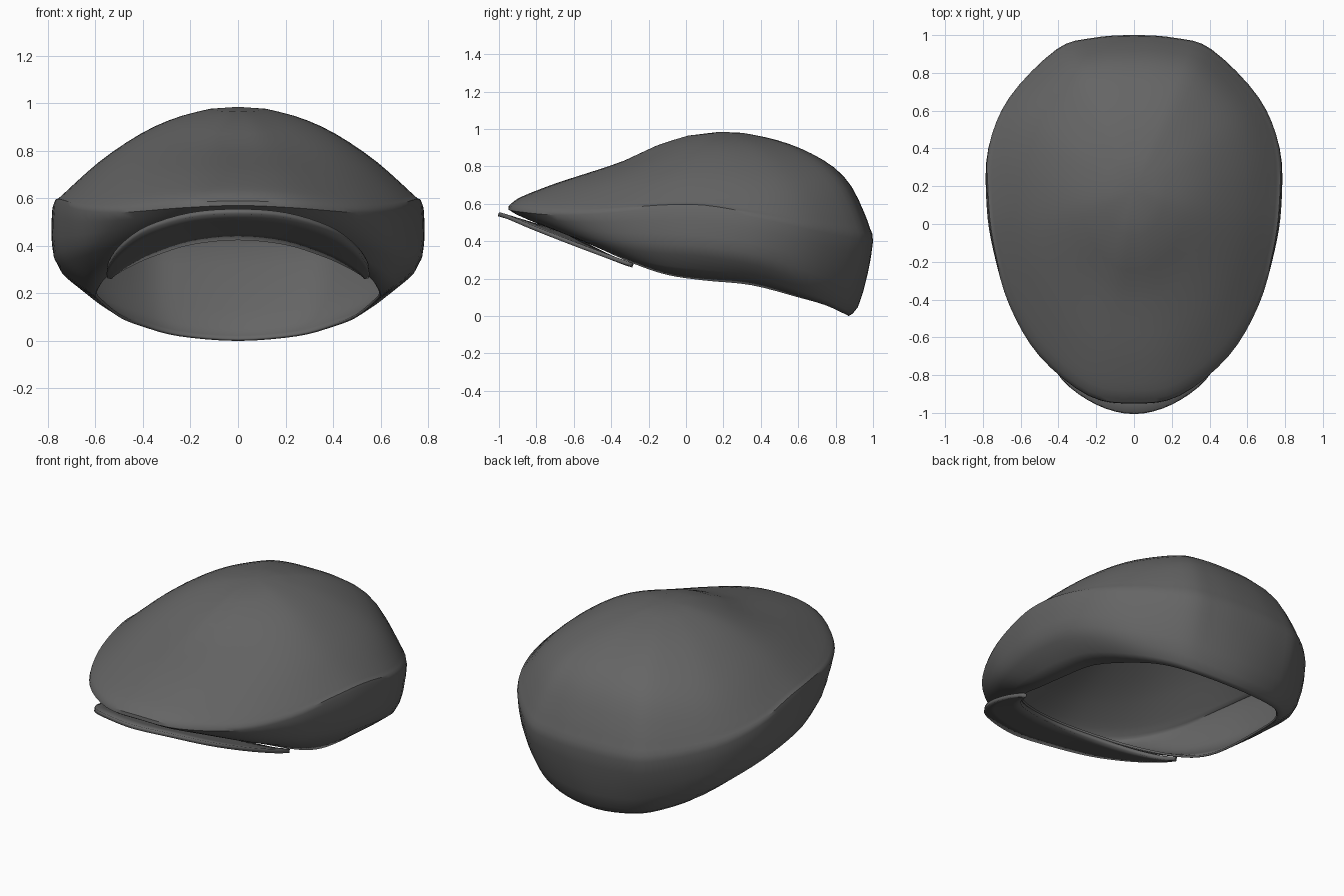
import bpy
import bmesh
from mathutils import Vector

if "Cube" in bpy.data.objects:
    bpy.data.objects.remove(bpy.data.objects["Cube"])

cloth = bpy.data.materials.new("charcoal_cloth")
cloth.diffuse_color = (0.13, 0.13, 0.13, 1)
cloth.use_nodes = True
cloth.node_tree.nodes["Principled BSDF"].inputs["Base Color"].default_value = cloth.diffuse_color


def spline(keys, steps, closed=False):
    """Catmull-Rom resampling of a list of vectors."""
    n, out = len(keys), []

    def k(i):
        return keys[i % n] if closed else keys[max(0, min(n - 1, i))]
    for i in range(n if closed else n - 1):
        a, b, c, d = k(i - 1), k(i), k(i + 1), k(i + 2)
        for s in range(steps):
            t = s / steps
            out.append(0.5 * (2 * b + (c - a) * t + (2 * a - 5 * b + 4 * c - d) * t * t
                              + (3 * b - a - 3 * c + d) * t ** 3))
    if not closed:
        out.append(keys[-1].copy())
    return out


def flip_x(v):
    return Vector((-v.x, v.y, v.z))


def loft(name, columns, closed, thickness, apex=None, up=True):
    """Skin a grid of columns, optionally closing it on an apex, then thicken it."""
    bm = bmesh.new()
    grid = [[bm.verts.new(p) for p in col] for col in columns]
    tip = bm.verts.new(apex) if apex else None
    n = len(grid)
    for i in range(n if closed else n - 1):
        a, b = grid[i], grid[(i + 1) % n]
        for j in range(len(a) - 1):
            bm.faces.new((a[j], b[j], b[j + 1], a[j + 1]))
        if tip:
            bm.faces.new((a[-1], b[-1], tip))
    bmesh.ops.recalc_face_normals(bm, faces=bm.faces)
    bm.normal_update()
    highest = max(bm.faces, key=lambda f: f.calc_center_median().z)
    if (highest.normal.z > 0) != up:
        bmesh.ops.reverse_faces(bm, faces=bm.faces)
    me = bpy.data.meshes.new(name)
    bm.to_mesh(me)
    bm.free()
    ob = bpy.data.objects.new(name, me)
    bpy.context.collection.objects.link(ob)
    me.materials.append(cloth)
    mod = ob.modifiers.new("thickness", 'SOLIDIFY')
    mod.thickness = thickness
    bpy.ops.object.select_all(action='DESELECT')
    ob.select_set(True)
    bpy.context.view_layer.objects.active = ob
    bpy.ops.object.shade_smooth_by_angle(angle=0.7)
    return ob


# Cap body: head opening and widest outline, from back centre to front centre
rim = [(0, .87, 0), (.25, .83, .02), (.4, .74, .06), (.5, .6, .1), (.58, .35, .165),
       (.6, .1, .19), (.59, -.1, .22), (.54, -.28, .28), (.4, -.47, .365),
       (.2, -.59, .425), (0, -.63, .445)]
edge = [(0, 1, .4), (.22, .985, .4), (.41, .925, .41), (.66, .67, .46), (.77, .4, .52),
        (.775, .1, .575), (.74, -.15, .575), (.66, -.43, .55), (.5, -.7, .54),
        (.24, -.91, .56), (0, -.95, .57)]
back_w = [1, 1, .9, .55, .2, 0, 0, 0, 0, 0, 0]
front_w = [0, 0, 0, 0, 0, 0, .1, .35, .65, .9, 1]

# Crown height by radius, and lower wall shape, for back, side and front
radii = [.98, .94, .86, .75, .6, .45, .3, .15]
crown = {"b": [.12, .27, .5, .67, .8, .89, .95, .99],
         "s": [.05, .12, .26, .44, .64, .8, .91, .98],
         "f": [.09, .16, .25, .36, .49, .63, .82, .95]}
wall = {"b": [(.38, .12), (.77, .55)],
        "s": [(.85, .33), (1.03, .62)],
        "f": [(.35, .3), (.7, .62)]}
top = Vector((0, .18, .985))


def column(i):
    r, e = Vector(rim[i]), Vector(edge[i])
    w = {"b": back_w[i], "f": front_w[i]}
    w["s"] = 1 - w["b"] - w["f"]
    pts = [r]
    for j in range(2):
        out, high = (sum(w[k] * wall[k][j][c] for k in w) for c in (0, 1))
        p = r.lerp(e, out)
        p.z = r.z + (e.z - r.z) * high
        pts.append(p)
    pts.append(e)
    for j, rad in enumerate(radii):
        p = top.lerp(e, rad)
        p.z = e.z + (top.z - e.z) * sum(w[k] * crown[k][j] for k in w)
        pts.append(p)
    return spline(pts, 2)


half = [column(i) for i in range(11)]
keys = half + [[flip_x(p) for p in c] for c in half[9:0:-1]]
rows = [spline(list(row), 4, closed=True) for row in zip(*keys)]
loft("cap_body", list(zip(*rows)), True, 0.012, apex=top)

# Brim: crescent between an outer and an inner arc
outer = [(0, -1, .555), (.2, -.95, .54), (.38, -.82, .485), (.49, -.63, .41),
         (.545, -.43, .335), (.55, -.29, .285)]
inner = [(0, -.63, .445), (.2, -.59, .425), (.36, -.5, .375), (.45, -.42, .335),
         (.51, -.34, .3), (.53, -.28, .28)]


def arc(points):
    right = [Vector(p) for p in points]
    return spline([flip_x(p) for p in right[:0:-1]] + right, 4)


strip = [[o.lerp(i, t / 4) for t in range(5)] for o, i in zip(arc(outer), arc(inner))]
loft("brim", strip, False, 0.022)
